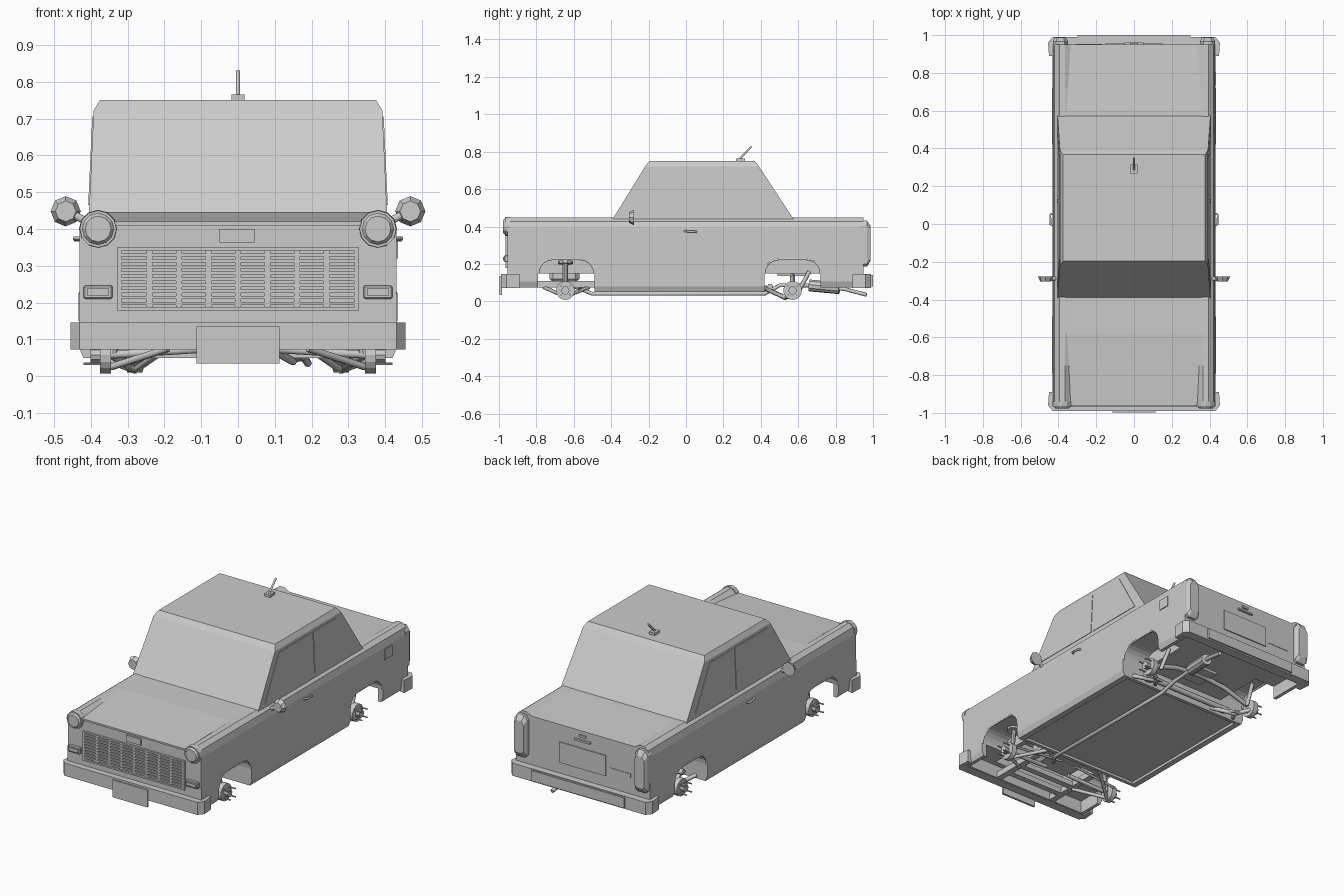
import bpy, bmesh, math
from mathutils import Vector

cube = bpy.data.objects.get("Cube")
if cube:
    bpy.data.objects.remove(cube, do_unlink=True)

grey = bpy.data.materials.new("plain_grey")
grey.use_nodes = True
GREY = (0.6, 0.6, 0.6, 1)
grey.diffuse_color = GREY
grey.node_tree.nodes["Principled BSDF"].inputs["Base Color"].default_value = GREY


def finish(name, bm):
    bmesh.ops.recalc_face_normals(bm, faces=bm.faces)
    me = bpy.data.meshes.new(name)
    bm.to_mesh(me)
    bm.free()
    me.materials.append(grey)
    ob = bpy.data.objects.new(name, me)
    bpy.context.collection.objects.link(ob)
    return ob


def loft(name, rings):
    """Join closed rings of points and cap both ends."""
    bm = bmesh.new()
    rows = [[bm.verts.new(p) for p in r] for r in rings]
    n = len(rows[0])
    for a, b in zip(rows, rows[1:]):
        for i in range(n):
            j = (i + 1) % n
            bm.faces.new((a[i], a[j], b[j], b[i]))
    bm.faces.new(rows[0])
    bm.faces.new(rows[-1])
    return finish(name, bm)


def box(name, x0, x1, y0, y1, z0, z1, bevel=0):
    ring = lambda z: [(x0, y0, z), (x1, y0, z), (x1, y1, z), (x0, y1, z)]
    ob = loft(name, [ring(z0), ring(z1)])
    if bevel:
        mod = ob.modifiers.new("bevel", 'BEVEL')
        mod.width = bevel
        mod.segments = 1
    return ob


def disc(name, start, end, r0, r1=None, sides=10):
    """Cylinder or cone between two points."""
    a, b = Vector(start), Vector(end)
    bm = bmesh.new()
    bmesh.ops.create_cone(bm, cap_ends=True, segments=sides, radius1=r0,
                          radius2=r0 if r1 is None else r1, depth=(b - a).length)
    rot = Vector((0, 0, 1)).rotation_difference(b - a)
    for v in bm.verts:
        v.co = rot @ v.co + (a + b) / 2
    return finish(name, bm)


def pipe(name, pts, radius):
    cu = bpy.data.curves.new(name, 'CURVE')
    cu.dimensions = '3D'
    cu.bevel_depth = radius
    cu.bevel_resolution = 1
    cu.use_fill_caps = True
    sp = cu.splines.new('POLY')
    sp.points.add(len(pts) - 1)
    for p, co in zip(sp.points, pts):
        p.co = (*co, 1)
    cu.materials.append(grey)
    ob = bpy.data.objects.new(name, cu)
    bpy.context.collection.objects.link(ob)
    return ob


def cut(target, cutter):
    mod = target.modifiers.new("cut", 'BOOLEAN')
    mod.operation = 'DIFFERENCE'
    mod.solver = 'EXACT'
    mod.object = cutter
    bpy.context.view_layer.objects.active = target
    bpy.ops.object.modifier_apply(modifier=mod.name)
    bpy.data.objects.remove(cutter, do_unlink=True)


# Lower body: sections along the length, raised fender ridges at both ends
def section(y, low, panel, inner):
    half = [(0.42, low), (0.432, low + 0.03), (0.43, 0.39), (0.42, 0.428),
            (0.395, 0.447), (0.365, 0.447), (inner, panel)]
    return [(x, y, z) for x, z in half] + [(-x, y, z) for x, z in reversed(half)]


body = loft("body_shell", [section(-0.955, 0.075, 0.42, 0.335), section(-0.75, 0.075, 0.433, 0.345),
                           section(-0.58, 0.05, 0.446, 0.355), section(0.6, 0.05, 0.446, 0.355),
                           section(0.72, 0.075, 0.441, 0.35), section(0.95, 0.075, 0.43, 0.335)])


def arch(y0, y1, top=0.225, r=0.075):
    """Side outline of a wheel opening with rounded upper corners."""
    pts = [(y0, 0.02)]
    for cy, start in ((y0 + r, 180), (y1 - r, 90)):
        for k in range(6):
            t = math.radians(start - 18 * k)
            pts.append((cy + r * math.cos(t), top - r + r * math.sin(t)))
    return pts + [(y1, 0.02)]


# Wheel openings and hollow underside
for y0, y1 in ((-0.79, -0.49), (0.42, 0.72)):
    outline = arch(y0, y1)
    for s in (1, -1):
        cut(body, loft("arch_cutter", [[(s * x, y, z) for y, z in outline] for x in (0.27, 0.6)]))
        pipe("arch_lip", [(s * 0.427, y, z) for y, z in outline[1:-1]], 0.006)
cut(body, box("front_cutter", -0.4, 0.4, -0.93, -0.49, 0.0, 0.15))
cut(body, box("bay_cutter", -0.24, 0.24, -0.9, -0.52, 0.0, 0.34))
cut(body, box("rear_cutter", -0.4, 0.4, 0.42, 0.93, 0.0, 0.15))
cut(body, box("floor_cutter", -0.385, 0.385, -0.47, 0.4, 0.0, 0.065))

# Cabin with sloping screens and a narrow roof chamfer
def cabin_ring(x, y0, y1, z):
    return [(-x, y0, z), (x, y0, z), (x, y1, z), (-x, y1, z)]


loft("cabin", [cabin_ring(0.405, -0.392, 0.575, 0.44), cabin_ring(0.392, -0.218, 0.39, 0.722),
               cabin_ring(0.375, -0.195, 0.367, 0.75)])


# Side windows as thin plates that follow the cabin slope
def side_plate(name, s, pts):
    slope = lambda z: 0.405 - 0.013 * (z - 0.44) / 0.282
    loft(name, [[(s * (slope(z) + d), y, z) for y, z in pts] for d in (-0.004, 0.003)])


for s in (1, -1):
    side_plate("front_window", s, [(-0.33, 0.465), (0.115, 0.465), (0.115, 0.705), (-0.185, 0.705)])
    side_plate("rear_window", s, [(0.13, 0.465), (0.49, 0.465), (0.345, 0.705), (0.13, 0.705)])

# Grille: frame, horizontal slats and upright bars
for z in (0.179, 0.34):
    box("grille_frame_rail", -0.328, 0.328, -0.966, -0.95, z, z + 0.009)
for s in (-1, 1):
    box("grille_frame_post", s * 0.322 - 0.006, s * 0.322 + 0.006, -0.966, -0.95, 0.179, 0.349)
for i in range(9):
    z = 0.193 + 0.0165 * i
    box("grille_slat", -0.316, 0.316, -0.963, -0.95, z, z + 0.009)
for i in range(-3, 4):
    box("grille_bar", i * 0.08 - 0.008, i * 0.08 + 0.008, -0.961, -0.95, 0.187, 0.341)
box("nose_badge", -0.05, 0.045, -0.962, -0.95, 0.363, 0.4)
box("nose_trim", -0.34, 0.34, -0.962, -0.94, 0.41, 0.42)

# Bumpers wrap round the corners
for sign, name in ((-1, "front_bumper"), (1, "rear_bumper")):
    half = [(0.43, 0.99), (0.455, 0.96), (0.45, 0.89), (0.425, 0.89), (0.425, 0.935)]
    plan = half + [(-x, y) for x, y in reversed(half)]
    loft(name, [[(x, sign * y, z) for x, y in plan] for z in (0.072, 0.146)])
box("front_number_plate", -0.113, 0.113, -0.998, -0.985, 0.034, 0.135)
box("rear_step", -0.3, 0.3, 0.985, 1.0, 0.08, 0.14)

# Tail panel details
box("rear_number_plate", -0.15, 0.15, 0.945, 0.956, 0.21, 0.33)
box("boot_handle", -0.05, 0.05, 0.945, 0.962, 0.37, 0.38)
box("boot_lock", -0.02, 0.02, 0.945, 0.958, 0.395, 0.408)
box("tail_strip", -0.31, -0.17, 0.945, 0.953, 0.24, 0.265)

for s in (1, -1):
    # Lamps
    disc("headlight_ring", (s * 0.38, -0.94, 0.4), (s * 0.38, -0.968, 0.4), 0.052, 0.05, 12)
    disc("headlight_glass", (s * 0.38, -0.968, 0.4), (s * 0.38, -0.978, 0.4), 0.043, 0.035, 12)
    box("indicator_bezel", s * 0.38 - 0.039, s * 0.38 + 0.039, -0.972, -0.94, 0.21, 0.247, 0.004)
    box("indicator_lens", s * 0.38 - 0.03, s * 0.38 + 0.03, -0.978, -0.96, 0.219, 0.238)
    lamp = [(0.35, 0.2), (0.365, 0.185), (0.415, 0.185), (0.43, 0.2),
            (0.43, 0.405), (0.412, 0.432), (0.368, 0.432), (0.35, 0.405)]
    loft("tail_lamp", [[(s * (0.39 + (x - 0.39) * k), y, 0.31 + (z - 0.31) * k) for x, z in lamp]
                       for y, k in ((0.93, 1), (0.967, 1), (0.987, 0.75))])
    # Mirrors and door handles
    pipe("mirror_arm", [(s * 0.4, -0.29, 0.415), (s * 0.45, -0.29, 0.44)], 0.012)
    disc("mirror_head", (s * 0.468, -0.278, 0.448), (s * 0.468, -0.305, 0.448), 0.041, 0.028, 8)
    pipe("door_handle", [(s * 0.425, -0.01, 0.375), (s * 0.443, 0.0, 0.375),
                         (s * 0.443, 0.05, 0.372), (s * 0.425, 0.055, 0.372)], 0.006)
    # Front hubs, struts and arms
    for y, end in ((-0.645, "front"), (0.57, "rear")):
        disc(end + "_hub", (s * 0.345, y, 0.058), (s * 0.375, y, 0.058), 0.05, None, 16)
        disc(end + "_hub_cap", (s * 0.375, y, 0.058), (s * 0.4, y, 0.058), 0.022)
        for k in range(4):
            t = math.radians(45 + 90 * k)
            py, pz = y + 0.034 * math.cos(t), 0.058 + 0.034 * math.sin(t)
            disc("wheel_stud", (s * 0.37, py, pz), (s * 0.42, py, pz), 0.004, None, 6)
    disc("front_strut", (s * 0.34, -0.645, 0.06), (s * 0.32, -0.645, 0.225), 0.014)
    disc("strut_seat", (s * 0.322, -0.645, 0.2), (s * 0.32, -0.645, 0.215), 0.04)
    for y in (-0.76, -0.52):
        pipe("front_lower_arm", [(s * 0.345, -0.645, 0.025), (s * 0.19, y, 0.075)], 0.01)
    pipe("steering_rod", [(s * 0.35, -0.58, 0.06), (s * 0.05, -0.56, 0.075)], 0.007)
    pipe("front_drive_shaft", [(s * 0.35, -0.645, 0.058), (s * 0.08, -0.66, 0.075)], 0.012)
    # Rear trailing arms
    for x, y, z in ((0.2, 0.42, 0.075), (0.36, 0.42, 0.07)):
        pipe("rear_trailing_arm", [(s * x, y, z), (s * 0.28, 0.53, 0.018), (s * 0.35, 0.58, 0.045)], 0.012)
    loft("rear_arm_plate", [[(s * (x + d), y, z) for x, y, z in
                             ((0.24, 0.42, 0.07), (0.26, 0.55, 0.01), (0.26, 0.56, 0.02), (0.24, 0.43, 0.08))]
                            for d in (0, 0.042)])
    pipe("rear_damper", [(s * 0.31, 0.6, 0.05), (s * 0.3, 0.66, 0.16)], 0.012)
    # Front subframe rails
    box("subframe_rail", s * 0.19 - 0.018, s * 0.19 + 0.018, -0.93, -0.47, 0.075, 0.11)

# Underside members
for y in (-0.85, -0.75, -0.53):
    box("subframe_crossmember", -0.2, 0.2, y - 0.018, y + 0.018, 0.075, 0.105)
box("engine_block", -0.13, 0.13, -0.73, -0.57, 0.1, 0.3, 0.02)
pipe("rear_leaf_spring", [(-0.34, 0.57, 0.075), (-0.17, 0.57, 0.125), (0, 0.57, 0.14),
                          (0.17, 0.57, 0.125), (0.34, 0.57, 0.075)], 0.014)
box("rear_spring_mount", -0.06, 0.06, 0.49, 0.64, 0.135, 0.155)
pipe("rear_crossmember", [(-0.3, 0.45, 0.08), (0.3, 0.45, 0.08)], 0.016)
pipe("exhaust_pipe", [(0.06, -0.62, 0.09), (0.15, -0.5, 0.04), (0.15, 0.42, 0.04), (0.13, 0.5, 0.085),
                      (0.14, 0.65, 0.085), (0.17, 0.85, 0.065), (0.19, 0.965, 0.035)], 0.011)
disc("exhaust_silencer", (0.14, 0.66, 0.085), (0.165, 0.82, 0.07), 0.032)

# Fuel flap and aerial
box("fuel_flap", 0.425, 0.435, 0.735, 0.805, 0.32, 0.38)
box("aerial_base", -0.018, 0.018, 0.268, 0.315, 0.745, 0.765)
pipe("aerial_rod", [(0, 0.285, 0.76), (0, 0.35, 0.828)], 0.006)

# Turn pipes into meshes
bpy.ops.object.select_all(action='DESELECT')
curves = [o for o in bpy.context.collection.objects if o.type == 'CURVE']
for o in curves:
    o.select_set(True)
bpy.context.view_layer.objects.active = curves[0]
bpy.ops.object.convert(target='MESH')
